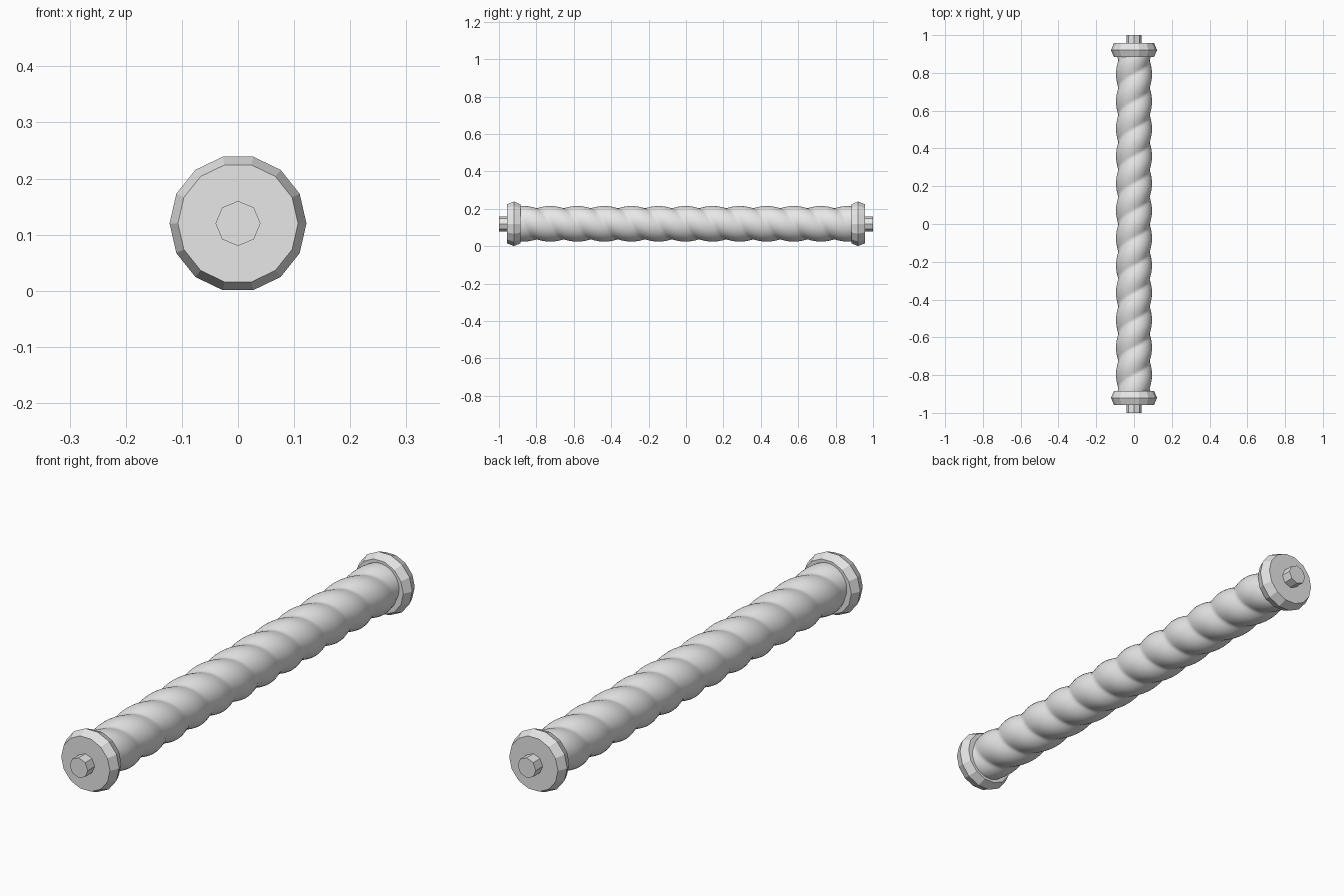
import bpy, bmesh, math

if "Cube" in bpy.data.objects:
    bpy.data.objects.remove(bpy.data.objects["Cube"])

ZC = 0.12  # height of the long axis

grey = bpy.data.materials.new("light_grey")
grey.diffuse_color = (0.8, 0.8, 0.8, 1)
grey.use_nodes = True
grey.node_tree.nodes["Principled BSDF"].inputs["Base Color"].default_value = grey.diffuse_color


def loft(name, ys, sides, radius, smooth=False):
    """Skin rings along y; radius(angle, y) gives the ring shape."""
    bm = bmesh.new()
    rings = []
    for y in ys:
        ring = []
        for i in range(sides):
            a = 2 * math.pi * i / sides
            r = radius(a, y)
            ring.append(bm.verts.new((r * math.cos(a), y, ZC + r * math.sin(a))))
        rings.append(ring)
    for r0, r1 in zip(rings, rings[1:]):
        for i in range(sides):
            j = (i + 1) % sides
            bm.faces.new((r0[i], r0[j], r1[j], r1[i]))
    bm.faces.new(rings[0])
    bm.faces.new(rings[-1])
    bmesh.ops.recalc_face_normals(bm, faces=bm.faces)
    for f in bm.faces:
        f.smooth = smooth and len(f.verts) == 4
    me = bpy.data.meshes.new(name)
    bm.to_mesh(me)
    bm.free()
    me.materials.append(grey)
    ob = bpy.data.objects.new(name, me)
    bpy.context.collection.objects.link(ob)
    return ob


# Twisted rope-like shaft: two rounded strands winding along y
BUMP = 0.1447
LOBES = 2


def twisted(a, y):
    turn = math.pi * (y - 0.07) / BUMP
    return 0.082 + 0.0135 * abs(math.cos(LOBES * a / 2 + turn))


N = 240
loft("twisted_shaft", [-0.9 + 1.8 * k / N for k in range(N + 1)], 48, twisted, True)

# Bevelled end collars and small octagonal pins
collar = {0.885: 0.107, 0.92: 0.122, 0.957: 0.107}
for side, s in (("front", -1), ("back", 1)):
    loft(side + "_collar", [s * y for y in collar], 14, lambda a, y: collar[abs(y)])
    loft(side + "_pin", [s * 0.95, s * 1.0], 8, lambda a, y: 0.04)
